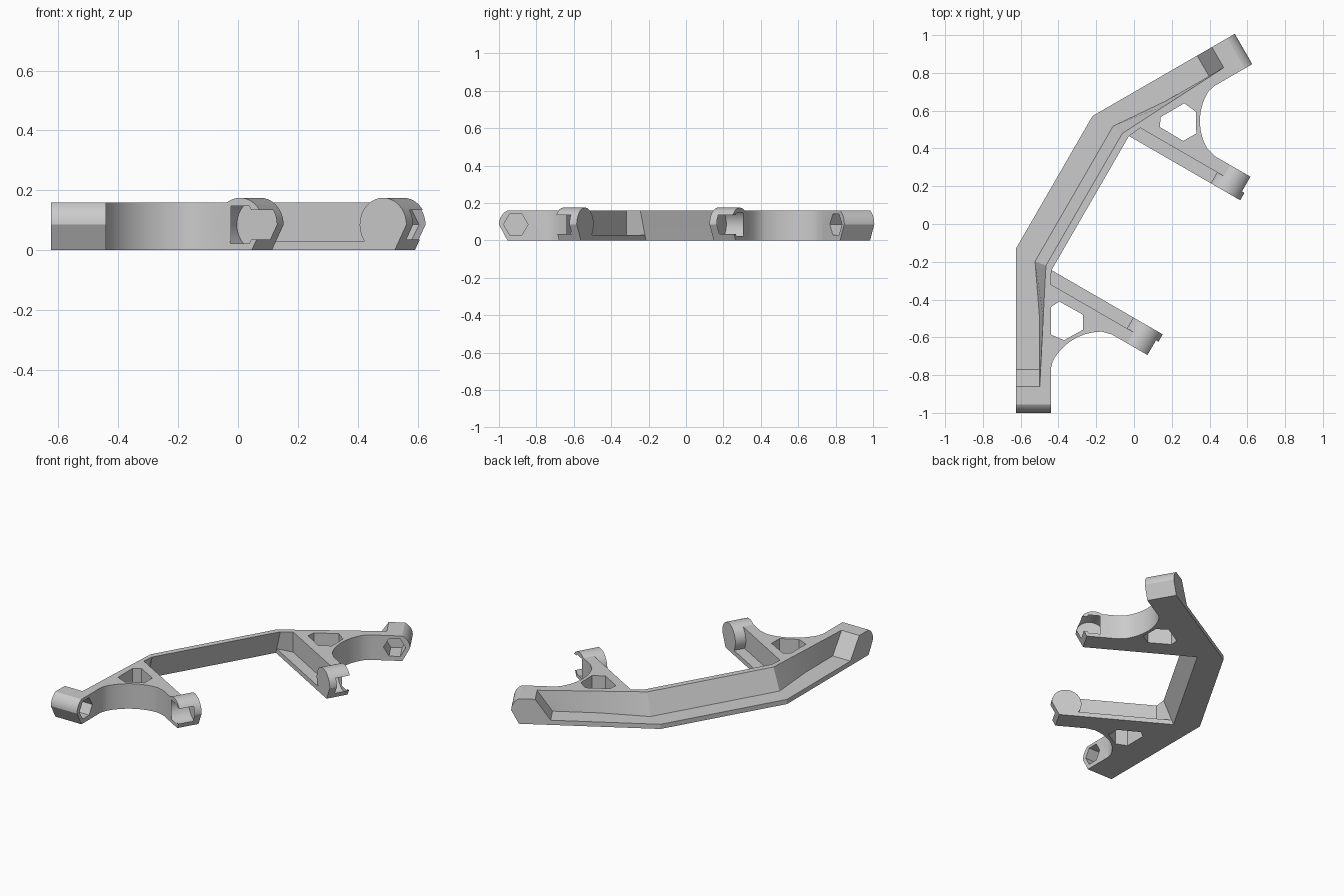
import bpy, bmesh
from math import sin, cos, radians
from mathutils import Vector

cube = bpy.data.objects.get("Cube")
if cube:
    bpy.data.objects.remove(cube)

grey = bpy.data.materials.new("plain_grey")
grey.use_nodes = True
grey.diffuse_color = (0.6, 0.6, 0.6, 1)
grey.node_tree.nodes["Principled BSDF"].inputs["Base Color"].default_value = (0.6, 0.6, 0.6, 1)

# Bracket axis, along the arms, and the direction across it
ALONG = Vector((cos(radians(-30)), sin(radians(-30))))
ACROSS = Vector((-ALONG.y, ALONG.x))
OFFSET = -0.02


def loc(e, n):
    """Plan point from distances along and across the bracket axis."""
    p = ALONG * e + ACROSS * (n + OFFSET)
    return (p.x, p.y)


def loft(name, ring_a, ring_b):
    """Solid between two rings of equal length."""
    bm = bmesh.new()
    a = [bm.verts.new(p) for p in ring_a]
    b = [bm.verts.new(p) for p in ring_b]
    bm.faces.new(a[::-1])
    bm.faces.new(b)
    for i in range(len(a)):
        j = (i + 1) % len(a)
        bm.faces.new((a[i], a[j], b[j], b[i]))
    bmesh.ops.recalc_face_normals(bm, faces=bm.faces)
    mesh = bpy.data.meshes.new(name)
    bm.to_mesh(mesh)
    bm.free()
    mesh.materials.append(grey)
    obj = bpy.data.objects.new(name, mesh)
    bpy.context.collection.objects.link(obj)
    return obj


def slab(name, low, high, z0, z1):
    return loft(name, [(x, y, z0) for x, y in low], [(x, y, z1) for x, y in high])


def arc(cx, cz, r, a0, a1, steps):
    return [(cx + r * cos(radians(a0 + (a1 - a0) * i / steps)),
             cz + r * sin(radians(a0 + (a1 - a0) * i / steps))) for i in range(steps + 1)]


def along_x(name, profile, x0, x1):
    return loft(name, [(x0, y, z) for y, z in profile], [(x1, y, z) for y, z in profile])


def across(name, profile, n0, n1):
    rings = [[(*loc(e, n), z) for e, z in profile] for n in (n0, n1)]
    return loft(name, *rings)


LEDGE, TOP, MID = 0.03, 0.16, 0.085
IN_X, OUT_X = -0.44, -0.625

# Curved cut-out between the end leg and the arm
scoop = [(IN_X, -0.765)] + arc(-0.17, -0.865, 0.295, 152, 90, 14) + [loc(0.19, -0.545)]

# Thin base layer, with an undercut inner wall
base_outer = [loc(-0.476, 0.05), (OUT_X, -0.13), (OUT_X, -0.95), (IN_X, -0.95)] + scoop
base_arm = [loc(0.32, -0.545), loc(0.32, -0.41)]
body = slab("bracket_body",
            base_outer + base_arm + [loc(-0.316, -0.41), loc(-0.316, 0.05)],
            base_outer + base_arm + [loc(-0.305, -0.41), loc(-0.305, 0.05)], 0, LEDGE)

# Raised rib and web, leaving a ledge outside the rib and one beside the arm
rib_end = [(-0.50, -0.88), (IN_X, -0.88)] + scoop
rib_arm = [loc(0.30, -0.545), loc(0.30, -0.477), loc(-0.225, -0.477)]
rib = slab("raised_rib",
           [loc(-0.355, 0.05), (-0.524, -0.198), (-0.50, -0.50)] + rib_end + rib_arm
           + [loc(-0.305, -0.41), loc(-0.305, 0.05)],
           [loc(-0.294, 0.05), (-0.466, -0.22), (-0.481, -0.50)] + rib_end + rib_arm
           + [loc(-0.256, -0.41), loc(-0.256, 0.05)], LEDGE, TOP)

# Rounded end of the leg, with a ramp down to the ledge
end_boss = along_x("end_boss",
                   [(-0.77, 0), (-0.77, LEDGE), (-0.86, TOP)]
                   + arc(-0.915, MID, 0.085, 118, 180, 8) + [(-0.955, 0)], OUT_X, IN_X)

# Round clip at the arm tip, flat on its lower outer side
arm_boss = across("arm_boss",
                  arc(0.334, MID, 0.09, 0, 250.8, 32) + [(0.379, 0)], -0.545, -0.41)

# Cutters: web opening, two hexagonal pockets and the clip slot
web = [loc(-0.161, -0.581), loc(-0.138, -0.533), loc(0.006, -0.531),
       loc(0.046, -0.60), loc(-0.013, -0.698), loc(-0.0885, -0.707)]
web_hole = slab("web_hole", web, web, -0.1, 0.3)
end_pocket = along_x("end_pocket", arc(-0.91, MID, 0.065, 0, 300, 5), -0.56, -0.40)
arm_pocket = across("arm_pocket", arc(0.334, MID, 0.072, 0, 300, 5), -0.60, -0.445)
clip_slot = across("clip_slot", [(0.334, 0.035), (0.5, 0.035), (0.5, 0.135), (0.334, 0.135)],
                   -0.60, -0.455)

helpers = [rib, end_boss, arm_boss, web_hole, end_pocket, arm_pocket, clip_slot]
for i, tool in enumerate(helpers):
    tool.hide_render = True
    mod = body.modifiers.new(tool.name, "BOOLEAN")
    mod.operation = "UNION" if i < 3 else "DIFFERENCE"
    mod.solver = "EXACT"
    mod.object = tool

# Mirror the half across the bracket axis
centre = bpy.data.objects.new("mirror_centre", None)
bpy.context.collection.objects.link(centre)
centre.hide_render = True
centre.location = (*loc(0, 0), 0)
centre.rotation_euler.z = radians(240)
mirror = body.modifiers.new("mirror", "MIRROR")
mirror.mirror_object = centre
mirror.use_bisect_axis[0] = True
mirror.merge_threshold = 0.001

# Apply everything, drop the helpers and shade
bpy.context.view_layer.update()
bpy.ops.object.select_all(action="DESELECT")
body.select_set(True)
bpy.context.view_layer.objects.active = body
bpy.ops.object.convert(target="MESH")
for helper in helpers + [centre]:
    bpy.data.objects.remove(helper)
bpy.ops.object.shade_smooth_by_angle(angle=radians(25))
